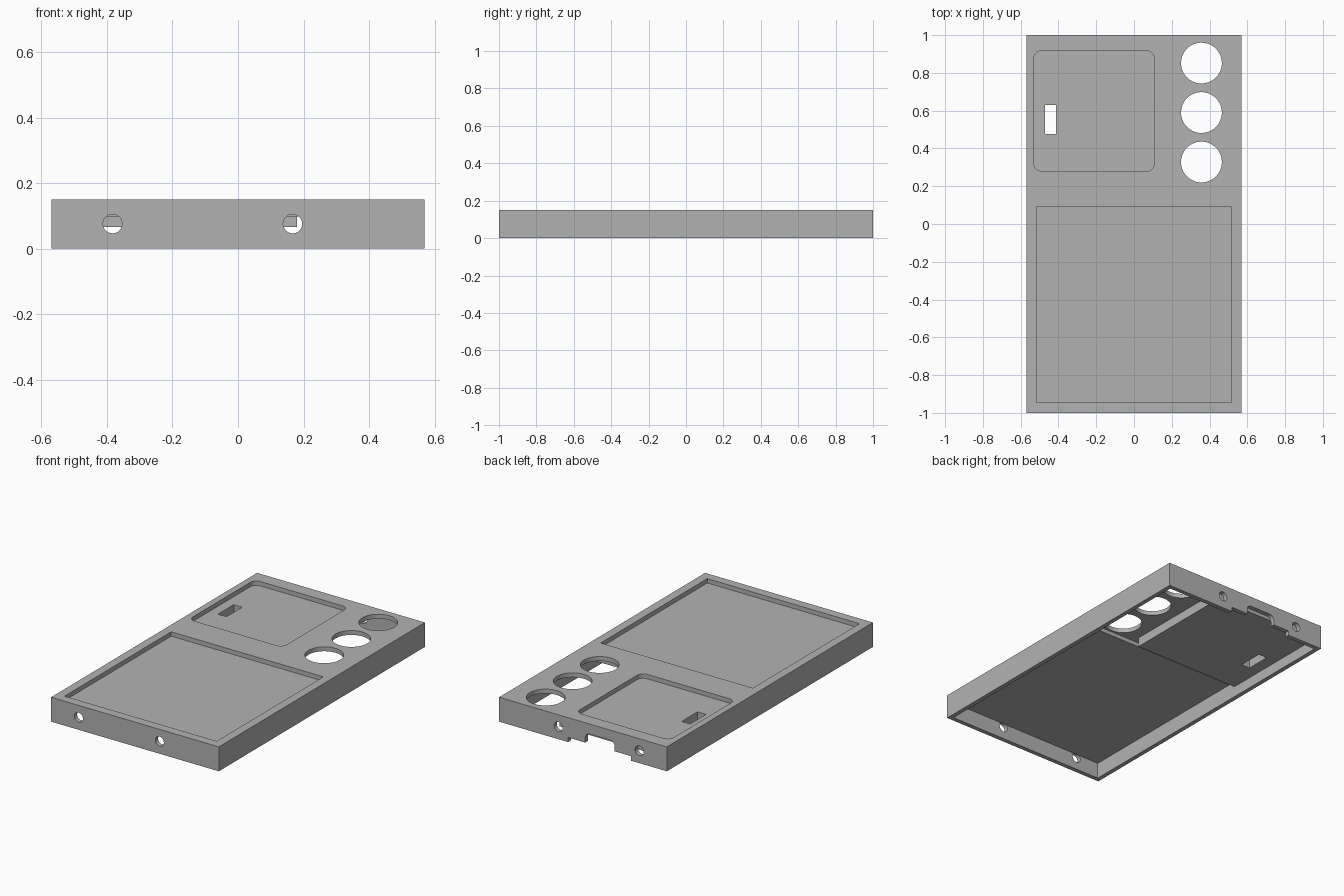
import bpy, bmesh, math
from mathutils import Matrix, Vector

cube = bpy.data.objects.get("Cube")
if cube:
    bpy.data.objects.remove(cube, do_unlink=True)

grey = bpy.data.materials.new("plain_grey")
grey.use_nodes = True
grey.diffuse_color = (0.45, 0.45, 0.45, 1)
grey.node_tree.nodes["Principled BSDF"].inputs["Base Color"].default_value = grey.diffuse_color

# Overall sizes
HALF_X, HALF_Y, HEIGHT, WALL = 0.57, 1.0, 0.15, 0.027
IN_X, IN_Y = HALF_X - WALL, HALF_Y - WALL
UNDER = -0.1           # cutters from below start here
PANEL = HEIGHT - WALL  # level of the recess floors and the thin top skin
OVER = HEIGHT + 0.1    # cutters from above end here


def add_object(name, bm):
    bmesh.ops.recalc_face_normals(bm, faces=bm.faces)
    mesh = bpy.data.meshes.new(name)
    bm.to_mesh(mesh)
    bm.free()
    mesh.materials.append(grey)
    obj = bpy.data.objects.new(name, mesh)
    bpy.context.collection.objects.link(obj)
    return obj


def box(name, x, y, z):
    bm = bmesh.new()
    bmesh.ops.create_cube(bm, size=1)
    for v in bm.verts:
        v.co = Vector((lim[0] if c < 0 else lim[1]) for lim, c in zip((x, y, z), v.co))
    return add_object(name, bm)


def rounded_prism(name, u, v, w, radius, along_y=False):
    """Rounded rectangle in u and v, extruded over w (along z, or along y)."""
    bm = bmesh.new()
    centres = [(u[1], v[1], -1, -1), (u[0], v[1], 1, -1), (u[0], v[0], 1, 1), (u[1], v[0], -1, 1)]
    ring = []
    for i, (cu, cv, su, sv) in enumerate(centres):
        for k in range(9):
            a = math.pi / 2 * (i + k / 8)
            p = cu + radius * (su + math.cos(a)), cv + radius * (sv + math.sin(a))
            ring.append(bm.verts.new((p[0], w[0], p[1]) if along_y else (*p, w[0])))
    face = bm.faces.new(ring)
    ext = bmesh.ops.extrude_face_region(bm, geom=[face])["geom"]
    step = Vector((0, w[1] - w[0], 0)) if along_y else Vector((0, 0, w[1] - w[0]))
    bmesh.ops.translate(bm, vec=step, verts=[g for g in ext if isinstance(g, bmesh.types.BMVert)])
    return add_object(name, bm)


def cylinder(name, centre, radius, depth, along_y=False):
    bm = bmesh.new()
    turn = Matrix.Rotation(math.pi / 2, 4, "X") if along_y else Matrix()
    bmesh.ops.create_cone(bm, cap_ends=True, segments=64, radius1=radius, radius2=radius,
                          depth=depth, matrix=Matrix.Translation(centre) @ turn)
    return add_object(name, bm)


case = box("enclosure_shell", (-HALF_X, HALF_X), (-HALF_Y, HALF_Y), (0, HEIGHT))

cutters = [
    # Hollow underside, stepped to leave a thick block behind the square recess
    box("main_cavity", (-IN_X, IN_X), (-IN_Y, IN_Y), (UNDER, 0.066)),
    box("panel_cavity", (-IN_X, IN_X), (-IN_Y, 0.23), (UNDER, 0.098)),
    box("step_channel", (-IN_X, IN_X), (0.21, 0.255), (UNDER, PANEL)),
    box("knob_cavity", (0.18, IN_X), (0.21, IN_Y), (UNDER, PANEL)),
    # Recesses in the top face, and the cable slot through one of them
    box("large_recess", (-0.517, 0.517), (-0.945, 0.09), (PANEL, OVER)),
    rounded_prism("square_recess", (-0.53, 0.107), (0.28, 0.917), (PANEL, OVER), 0.04),
    box("cable_slot", (-0.47, -0.412), (0.477, 0.63), (UNDER, OVER)),
    # Connector notches in the back wall
    box("wide_notch", (-0.326, 0.102), (IN_Y - 0.01, HALF_Y + 0.1), (UNDER, 0.028)),
    rounded_prism("connector_notch", (-0.215, -0.015), (UNDER, 0.088),
                  (IN_Y - 0.001, HALF_Y + 0.1), 0.03, along_y=True),
]
# Three round openings
for i in range(3):
    cutters.append(cylinder("round_opening", (0.357, 0.852 - 0.262 * i, PANEL), 0.108, 0.4))
# Screw holes through the front and back walls
for x in (-0.383, 0.167):
    for side in (-1, 1):
        cutters.append(cylinder("screw_hole", (x, side * (HALF_Y + 0.02), 0.076), 0.029, 0.096, True))

for cutter in cutters:
    cutter.hide_render = True
    mod = case.modifiers.new(cutter.name, "BOOLEAN")
    mod.operation, mod.solver, mod.object = "DIFFERENCE", "EXACT", cutter

# Bake the cuts and drop the cutters
bpy.context.view_layer.update()
baked = bpy.data.meshes.new_from_object(case.evaluated_get(bpy.context.evaluated_depsgraph_get()))
case.modifiers.clear()
case.data = baked
for cutter in cutters:
    bpy.data.objects.remove(cutter, do_unlink=True)

bpy.context.view_layer.objects.active = case
case.select_set(True)
bpy.ops.object.shade_smooth_by_angle(angle=math.radians(30))
